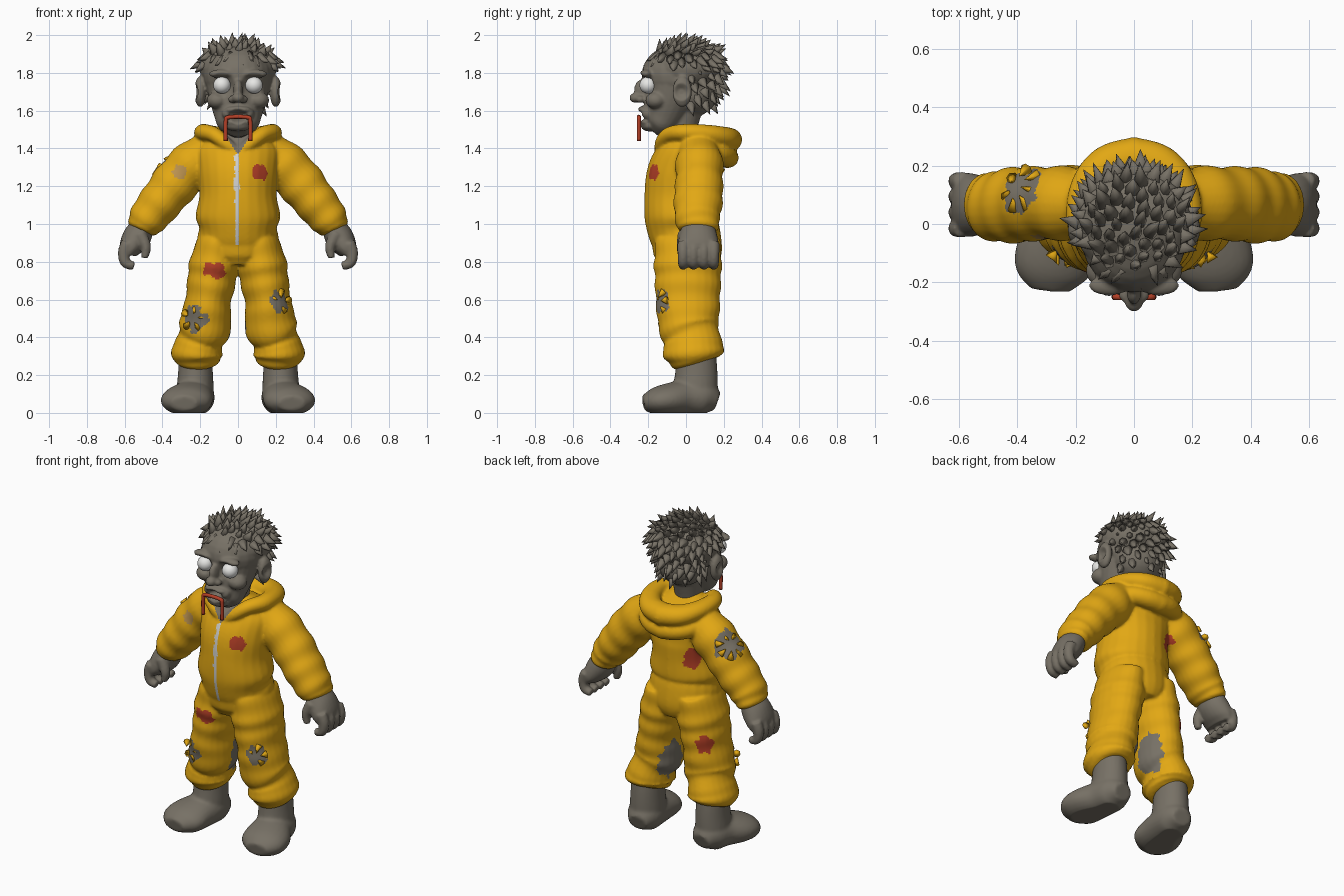
import bpy, bmesh, math, random
from mathutils import Vector, Matrix, noise

random.seed(4)
if "Cube" in bpy.data.objects:
    bpy.data.objects.remove(bpy.data.objects["Cube"])


def material(name, r, g, b):
    m = bpy.data.materials.new(name)
    m.use_nodes = True
    m.diffuse_color = (r, g, b, 1)
    bsdf = m.node_tree.nodes["Principled BSDF"]
    bsdf.inputs["Base Color"].default_value = (r, g, b, 1)
    bsdf.inputs["Roughness"].default_value = 0.8
    return m


yellow = material("suit yellow", 0.76, 0.39, 0.007)
skin = material("grey skin", 0.185, 0.165, 0.132)
red = material("blood red", 0.45, 0.05, 0.02)
white = material("eye white", 0.85, 0.85, 0.83)
zip_grey = material("zip light grey", 0.62, 0.62, 0.6)
tan = material("worn tan", 0.5, 0.29, 0.08)


def spline(keys, steps):
    """Catmull-Rom samples through the keys."""
    out = []
    for i in range(len(keys) - 1):
        p, q, r, s = (keys[max(i - 1, 0)], keys[i], keys[i + 1],
                      keys[min(i + 2, len(keys) - 1)])
        for j in range(steps):
            t = j / steps
            out.append([0.5 * (2 * b + (c - a) * t + (2 * a - 5 * b + 4 * c - d) * t * t
                               + (3 * b - a - 3 * c + d) * t ** 3)
                        for a, b, c, d in zip(p, q, r, s)])
    out.append(list(keys[-1]))
    return out


def loft(bm, keys, side=1, ref=(0, 1, 0), steps=6, waves=0, amp=0, seg=24):
    """Closed tube through (x, y, z, half width, half width along ref)."""
    rows = spline(keys, steps)
    pos = [Vector((side * k[0], k[1], k[2])) for k in rows]
    rings = []
    for i, k in enumerate(rows):
        tangent = pos[min(i + 1, len(pos) - 1)] - pos[max(i - 1, 0)]
        u = tangent.cross(Vector(ref)).normalized()
        v = u.cross(tangent).normalized()
        f = 1 + amp * math.sin(math.tau * waves * i / (len(rows) - 1))
        rings.append([bm.verts.new(pos[i] + u * k[3] * f * math.cos(math.tau * j / seg)
                                   + v * k[4] * f * math.sin(math.tau * j / seg))
                      for j in range(seg)])
    for a, b in zip(rings, rings[1:]):
        for j in range(seg):
            bm.faces.new((a[j], a[j - 1], b[j - 1], b[j]))
    bm.faces.new(rings[0])
    bm.faces.new(rings[-1])


def ball(bm, centre, radii):
    bmesh.ops.create_uvsphere(bm, u_segments=24, v_segments=14, radius=1,
                              matrix=Matrix.Translation(centre) @ Matrix.Diagonal((*radii, 1)))


def spike(bm, base, direction, radius, length):
    direction = direction.normalized()
    turn = direction.to_track_quat('Z', 'Y').to_matrix().to_4x4()
    mid = base + direction * length / 2
    bmesh.ops.create_cone(bm, cap_ends=True, segments=7, radius1=radius, radius2=0.001,
                          depth=length, matrix=Matrix.Translation(mid) @ turn)


def finish(name, bm, mats, voxel=0, smooth=4):
    """Make the object; with a voxel size the overlapping parts are fused into one skin."""
    bmesh.ops.recalc_face_normals(bm, faces=bm.faces)
    mesh = bpy.data.meshes.new(name)
    bm.to_mesh(mesh)
    bm.free()
    ob = bpy.data.objects.new(name, mesh)
    bpy.context.collection.objects.link(ob)
    if voxel:
        fuse = ob.modifiers.new("fuse", 'REMESH')
        fuse.mode = 'VOXEL'
        fuse.voxel_size = voxel
        soften = ob.modifiers.new("soften", 'SMOOTH')
        soften.factor = 0.5
        soften.iterations = smooth
        ev = ob.evaluated_get(bpy.context.evaluated_depsgraph_get())
        mesh = bpy.data.meshes.new_from_object(ev)
        ob.modifiers.clear()
        ob.data = mesh
    mesh.materials.clear()
    for m in mats:
        mesh.materials.append(m)
    mesh.shade_smooth()
    return ob


UP = (0, 0, 1)

# Suit: torso, legs, sleeves and hood
bm = bmesh.new()
loft(bm, [(0, .01, .78, .12, .15), (0, .01, .84, .2, .18), (0, 0, .93, .215, .185),
          (0, -.015, .98, .205, .19), (0, -.02, 1.04, .225, .2), (0, -.02, 1.15, .205, .2),
          (0, -.01, 1.27, .215, .195), (0, .02, 1.38, .22, .165), (0, .04, 1.46, .15, .13),
          (0, .05, 1.49, .08, .08)])
for s in (1, -1):
    loft(bm, [(.11, .01, .92, .1, .17), (.125, .01, .8, .13, .18), (.14, .01, .7, .128, .175),
              (.16, .01, .58, .122, .17), (.175, .015, .46, .14, .16), (.2, .035, .385, .12, .15),
              (.215, .04, .32, .138, .165), (.215, .045, .275, .12, .13),
              (.215, .05, .255, .09, .1)], s, steps=9, waves=8, amp=.022)
    loft(bm, [(.12, .06, 1.4, .1, .1), (.22, .07, 1.33, .125, .125), (.32, .07, 1.23, .125, .125),
              (.4, .065, 1.13, .115, .13), (.47, .06, 1.04, .105, .12),
              (.505, .065, .985, .085, .11), (.515, .065, .965, .07, .09)],
         s, steps=9, waves=6, amp=.03)
    loft(bm, [(0, -.145, 1.375, .02, .025), (.07, -.13, 1.43, .035, .035),
              (.13, -.085, 1.475, .045, .04), (.18, 0, 1.485, .05, .045),
              (.16, .12, 1.475, .06, .05), (.09, .2, 1.455, .07, .06),
              (-.02, .225, 1.445, .075, .065)], s, UP)
    loft(bm, [(.19, .03, 1.41, .03, .04), (.16, .15, 1.38, .05, .05),
              (.08, .205, 1.36, .06, .055), (-.02, .22, 1.35, .06, .055)], s, UP)
suit = finish("suit", bm, [yellow, skin, red, zip_grey, tan], .009, 5)

# Tears and stains: slot, centre, radius, stretch along z
patches = [(2, (.115, -.175, 1.275), .055, 1.2), (2, (-.125, -.17, .755), .055, 1.1),
           (2, (-.14, .125, 1.17), .06, .9), (2, (-.23, .14, .66), .055, .9),
           (1, (-.235, -.13, .5), .07, 1), (1, (.22, -.135, .59), .062, 1),
           (1, (.04, .07, .45), .09, .7), (1, (-.04, .07, .45), .09, .7),
           (1, (-.385, .12, 1.32), .085, 1), (4, (-.32, -.05, 1.27), .042, 1)]
for face in suit.data.polygons:
    c = face.center
    rough = noise.noise(c * 28)
    for slot, centre, radius, stretch in patches:
        d = c - Vector(centre)
        d.z *= stretch
        if d.length + .028 * rough < radius:
            face.material_index = slot
    if c.y < -.08:
        if .89 < c.z < 1.37 and abs(c.x + .006) < .011 + .008 * max(rough, 0) * (c.z > 1.1):
            face.material_index = 3
        if 1.37 < c.z < 1.5 and abs(c.x) < (c.z - 1.365) * .65:
            face.material_index = 1

# Frayed cloth around the open tears
bm = bmesh.new()
for centre, normal, radius, count in (((-.385, .12, 1.31), (-.65, .3, .7), .075, 7),
                                      ((-.235, -.125, .5), (-.3, -1, 0), .06, 5),
                                      ((.22, -.13, .59), (.3, -1, 0), .055, 5)):
    n = Vector(normal).normalized()
    u = n.orthogonal().normalized()
    for i in range(count):
        ray = Matrix.Rotation(math.tau * i / count, 3, n) @ u
        spike(bm, Vector(centre) + ray * radius - n * .012, n * .55 - ray * .6,
              .022, radius * random.uniform(.6, .9))
finish("frayed_cloth", bm, [yellow])

# Head: skull, face, ears and neck
bm = bmesh.new()
ball(bm, (0, -.03, 1.79), (.185, .205, .165))
ball(bm, (0, .04, 1.7), (.15, .13, .13))
ball(bm, (0, .005, 1.825), (.205, .195, .137))
loft(bm, [(0, -.175, 1.49, .05, .045), (0, -.15, 1.52, .105, .08), (0, -.12, 1.57, .125, .11),
          (0, -.09, 1.65, .15, .135), (0, -.06, 1.74, .17, .17)])
loft(bm, [(0, -.03, 1.36, .085, .09), (0, -.03, 1.46, .075, .08), (0, -.01, 1.62, .09, .1)])
ball(bm, (0, -.265, 1.668), (.032, .035, .027))
ball(bm, (0, -.235, 1.71), (.025, .04, .055))
ball(bm, (0, -.222, 1.605), (.07, .035, .02))
ball(bm, (0, -.215, 1.54), (.07, .032, .018))
ball(bm, (0, -.195, 1.52), (.07, .045, .03))
for s in (1, -1):
    ball(bm, (s * .03, -.243, 1.66), (.022, .024, .02))
    ball(bm, (s * .085, -.21, 1.795), (.07, .035, .024))
    ball(bm, (s * .11, -.16, 1.655), (.055, .055, .045))
    ball(bm, (s * .06, -.2, 1.585), (.025, .035, .03))
    ball(bm, (s * .2, -.02, 1.7), (.032, .052, .082))
head = finish("head", bm, [skin], .008, 4)

# Press in the eye sockets, mouth and ear bowls
for v in head.data.vertices:
    for centre, radius, push in (((.085, -.23, 1.735), .07, (0, .03, 0)),
                                 ((0, -.235, 1.573), .045, (0, .035, 0)),
                                 ((.225, -.025, 1.7), .045, (-.025, 0, 0))):
        side = -1 if v.co.x < 0 else 1
        p = Vector((abs(v.co.x), v.co.y, v.co.z))
        fall = max(0, 1 - (p - Vector(centre)).length / radius)
        v.co += Vector((push[0] * side, push[1], 0)) * min(1, fall * 1.6)

# Hair: swept spikes over the crown, sides and nape
bm = bmesh.new()
count = 190
for i in range(count):
    z = 1 - 2 * (i + .5) / count
    a = i * 2.39996
    d = Vector((math.cos(a) * math.sqrt(1 - z * z), math.sin(a) * math.sqrt(1 - z * z), z))
    limit = .3 if d.y < -.45 else .1 if d.y < .1 else -.75
    if d.z < limit:
        continue
    low = d.z < 0
    base = Vector((d.x * (.165 if low else .19), d.y * .18 + .005,
                   1.825 + d.z * (.25 if low else .125)))
    sweep = Vector((0, .45, .15)) if d.z > .55 else Vector((0, .15, -.45))
    length = random.uniform(.05, .085)
    way = (d * .6 + sweep + Vector((random.uniform(-.2, .2), 0, 0))).normalized()
    if base.z + way.z * length > 2:
        way.z = (2 - base.z) / length
    spike(bm, base, way, random.uniform(.022, .034), length)
finish("hair", bm, [skin])

# Eyes
bm = bmesh.new()
for s in (1, -1):
    ball(bm, (s * .085, -.2, 1.735), (.046, .046, .045))
finish("eyes", bm, [white])

# Blood dripping from the mouth
bm = bmesh.new()
loft(bm, [(x, -.25, z, .011, .011) for x, z in
          ((-.065, 1.44), (-.065, 1.54), (-.05, 1.565), (.05, 1.565), (.065, 1.54), (.065, 1.44))],
     seg=10)
finish("mouth_blood", bm, [red])

# Hands with curled fingers
for s, name in ((1, "left_hand"), (-1, "right_hand")):
    bm = bmesh.new()
    loft(bm, [(.495, .065, 1.01, .055, .08), (.53, .065, .94, .075, .1),
              (.565, .065, .88, .065, .11), (.58, .065, .84, .04, .1)], s)
    for y in (-.015, .04, .095, .147):
        loft(bm, [(.585, y, .9, .034, .032), (.605, y, .85, .031, .03),
                  (.595, y, .795, .028, .028), (.55, y, .778, .022, .024)], s, seg=12)
    loft(bm, [(.52, -.01, .95, .035, .035), (.488, -.02, .88, .028, .03),
              (.495, -.022, .82, .018, .02)], s, seg=12)
    finish(name, bm, [skin], .008, 3)

# Boots with flat soles
for s, name in ((1, "left_boot"), (-1, "right_boot")):
    bm = bmesh.new()
    loft(bm, [(.225, .055, .36, .085, .1), (.225, .055, .22, .092, .112),
              (.227, .05, .12, .098, .118), (.23, .045, .05, .09, .11)], s)
    loft(bm, [(.22, .165, .06, .06, .05), (.225, .1, .08, .1, .095), (.24, 0, .08, .115, .095),
              (.268, -.1, .07, .137, .085), (.28, -.17, .06, .125, .07),
              (.285, -.225, .05, .07, .04)], s, UP)
    boot = finish(name, bm, [skin], .01, 5)
    for v in boot.data.vertices:
        v.co.z = max(v.co.z, 0)
